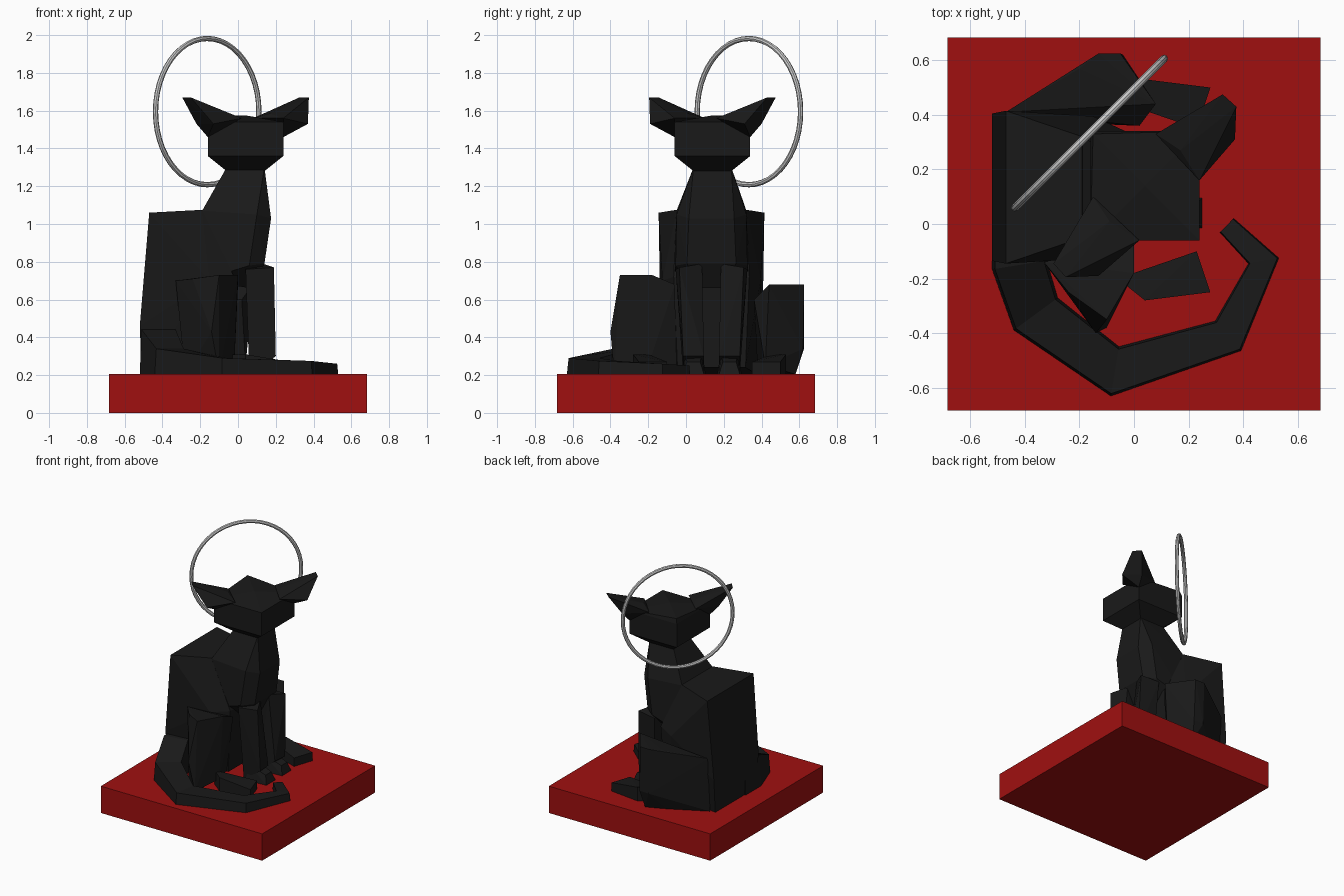
import bpy, bmesh, math
from mathutils import Vector

if "Cube" in bpy.data.objects:
    bpy.data.objects.remove(bpy.data.objects["Cube"])

CY = 0.135          # body mirror plane (body faces +x)
FLOOR = 0.205       # top of the plinth


def material(name, rgb):
    m = bpy.data.materials.new(name)
    m.diffuse_color = (*rgb, 1)
    m.use_nodes = True
    m.node_tree.nodes["Principled BSDF"].inputs["Base Color"].default_value = m.diffuse_color
    return m


BLACK = material("black", (0.01, 0.01, 0.01))
RED = material("red", (0.35, 0.005, 0.005))


def finish(name, bm, mat):
    bmesh.ops.recalc_face_normals(bm, faces=bm.faces)
    me = bpy.data.meshes.new(name)
    bm.to_mesh(me)
    bm.free()
    ob = bpy.data.objects.new(name, me)
    bpy.context.collection.objects.link(ob)
    me.materials.append(mat)
    return ob


def hull(name, pts, mat=BLACK):
    """Faceted convex solid around a few points."""
    bm = bmesh.new()
    for p in pts:
        bm.verts.new(p)
    res = bmesh.ops.convex_hull(bm, input=bm.verts)
    loose = {v for v in res["geom_interior"] if isinstance(v, bmesh.types.BMVert)}
    bmesh.ops.delete(bm, geom=list(loose), context='VERTS')
    bmesh.ops.dissolve_limit(bm, angle_limit=0.02, verts=bm.verts, edges=bm.edges)
    return finish(name, bm, mat)


def both(pts):
    """(x, half width, z) -> points on both sides of the body plane."""
    return [(x, CY + s * w, z) for x, w, z in pts for s in (-1, 1)]


def square(cx, cy, h, z):
    return [(cx + sx * h, cy + sy * h, z) for sx in (-1, 1) for sy in (-1, 1)]


# Plinth
hull("plinth", square(0, 0, 0.683, 0) + square(0, 0, 0.683, FLOOR), RED)

# Body: broad back, narrowing to the chest
hull("back", both([(-0.47, 0.28, 1.06), (-0.52, 0.27, 0.46), (-0.51, 0.24, FLOOR),
                   (-0.19, 0.185, 1.075), (-0.15, 0.26, 0.7), (-0.02, 0.2, 0.72),
                   (-0.05, 0.18, 0.24)]))
hull("chest", both([(-0.19, 0.185, 1.07), (0.175, 0.12, 1.03), (0.1, 0.185, 1.05),
                    (0.14, 0.13, 0.79), (0.06, 0.19, 0.78), (-0.2, 0.2, 0.7),
                    (0.07, 0.06, 0.66)]))
hull("neck", square(0.04, 0.14, 0.1, 1.3)
     + both([(-0.19, 0.185, 1.07), (0.175, 0.12, 1.03), (0.1, 0.185, 1.05)]))

# Head, turned so that a corner of the block is the nose
HX, HY = 0.04, 0.14
hull("head", square(HX, HY, 0.1, 1.28) + square(HX, HY, 0.2, 1.36)
     + square(HX, HY, 0.2, 1.54) + [(-0.15, 0.33, 1.575), (0.04, 0.14, 1.575)])

# Ears, mirrored across the nose diagonal
ear = [(0.24, 0.34, 1.46), (0.08, 0.33, 1.56), (0.24, 0.16, 1.56), (0.17, 0.27, 1.585),
       (0.325, 0.475, 1.67), (0.375, 0.43, 1.67), (0.37, 0.31, 1.53), (0.26, 0.40, 1.53)]
hull("right_ear", ear)
hull("left_ear", [(HX + HY - y, HX + HY - x, z) for x, y, z in ear])

# Front legs and paws
for side, s in (("left", -1), ("right", 1)):
    leg = [(0.04, 0.06, 0.78), (0.04, 0.19, 0.76), (0.13, 0.05, 0.79), (0.19, 0.17, 0.77),
           (0.06, 0.04, FLOOR), (0.06, 0.15, FLOOR), (0.19, 0.04, 0.3), (0.2, 0.15, 0.3)]
    hull(side + "_front_leg", [(x, CY + s * w, z) for x, w, z in leg])
    paw = [(0.08, 0.03, FLOOR), (0.08, 0.16, FLOOR), (0.25, 0.04, FLOOR), (0.25, 0.15, FLOOR),
           (0.1, 0.05, 0.32), (0.1, 0.14, 0.32), (0.23, 0.06, 0.27), (0.23, 0.13, 0.27)]
    hull(side + "_front_paw", [(x, CY + s * w, z) for x, w, z in paw])

# Hind legs (the far one sits wider) and feet
hull("left_thigh", [(-0.33, -0.14, 0.7), (-0.24, -0.25, 0.71), (-0.1, -0.35, 0.73),
                    (0.0, -0.18, 0.73), (0.0, -0.06, 0.68), (-0.14, -0.4, 0.43),
                    (-0.1, -0.38, FLOOR), (-0.02, -0.2, 0.25), (-0.28, -0.2, FLOOR),
                    (-0.06, -0.05, 0.25)])
hull("right_thigh", [(-0.47, 0.41, 0.62), (-0.2, 0.57, 0.67), (-0.13, 0.625, 0.68),
                     (-0.05, 0.625, 0.68), (0.08, 0.44, 0.68), (-0.12, 0.625, 0.34),
                     (-0.04, 0.62, 0.34), (-0.06, 0.58, FLOOR), (-0.2, 0.52, FLOOR),
                     (-0.47, 0.38, FLOOR), (0.04, 0.42, 0.25), (0.02, 0.36, 0.6)])
foot = [(-0.06, -0.2), (0.04, -0.28), (0.28, -0.25), (0.23, -0.1)]
for side, flip in (("left", False), ("right", True)):
    pts = []
    for i, (x, y) in enumerate(foot):
        yy = 0.25 - y if flip else y
        pts += [(x, yy, FLOOR), (x, yy, 0.31 if i < 2 else 0.27)]
    hull(side + "_hind_foot", pts)

# Tail: box section swept round the feet; (x, y, half width, top height)
tail = [(-0.42, 0.02, 0.1, 0.45), (-0.42, -0.15, 0.1, 0.44), (-0.36, -0.33, 0.095, 0.34),
        (-0.07, -0.54, 0.082, 0.29), (0.345, -0.41, 0.066, 0.275),
        (0.475, -0.135, 0.046, 0.26), (0.34, -0.005, 0.036, 0.25)]
bm = bmesh.new()
rings = []
for i, (x, y, w, top) in enumerate(tail):
    p = Vector((x, y))
    a = (p - Vector(tail[i - 1][:2])).normalized() if i else None
    b = (Vector(tail[i + 1][:2]) - p).normalized() if i < len(tail) - 1 else None
    t = ((a or b) + (b or a)).normalized()
    k = w / max(t.dot(a or b), 0.7)
    n = Vector((-t.y, t.x)) * k
    rings.append([bm.verts.new((x + s * n.x * f, y + s * n.y * f, z))
                  for s, f, z in ((-1, 1, FLOOR), (1, 1, FLOOR), (1, 0.9, top), (-1, 0.9, top))])
for r, q in zip(rings, rings[1:]):
    for j in range(4):
        bm.faces.new((r[j], r[(j + 1) % 4], q[(j + 1) % 4], q[j]))
bm.faces.new(rings[0])
bm.faces.new(rings[-1])
finish("tail", bm, BLACK)

# Halo ring behind the head
bpy.ops.mesh.primitive_torus_add(major_radius=0.387, minor_radius=0.014, major_segments=48,
                                 minor_segments=8, location=(-0.163, 0.333, 1.595),
                                 rotation=(math.pi / 2, 0, math.pi / 4))
bpy.context.object.name = "halo_ring"
